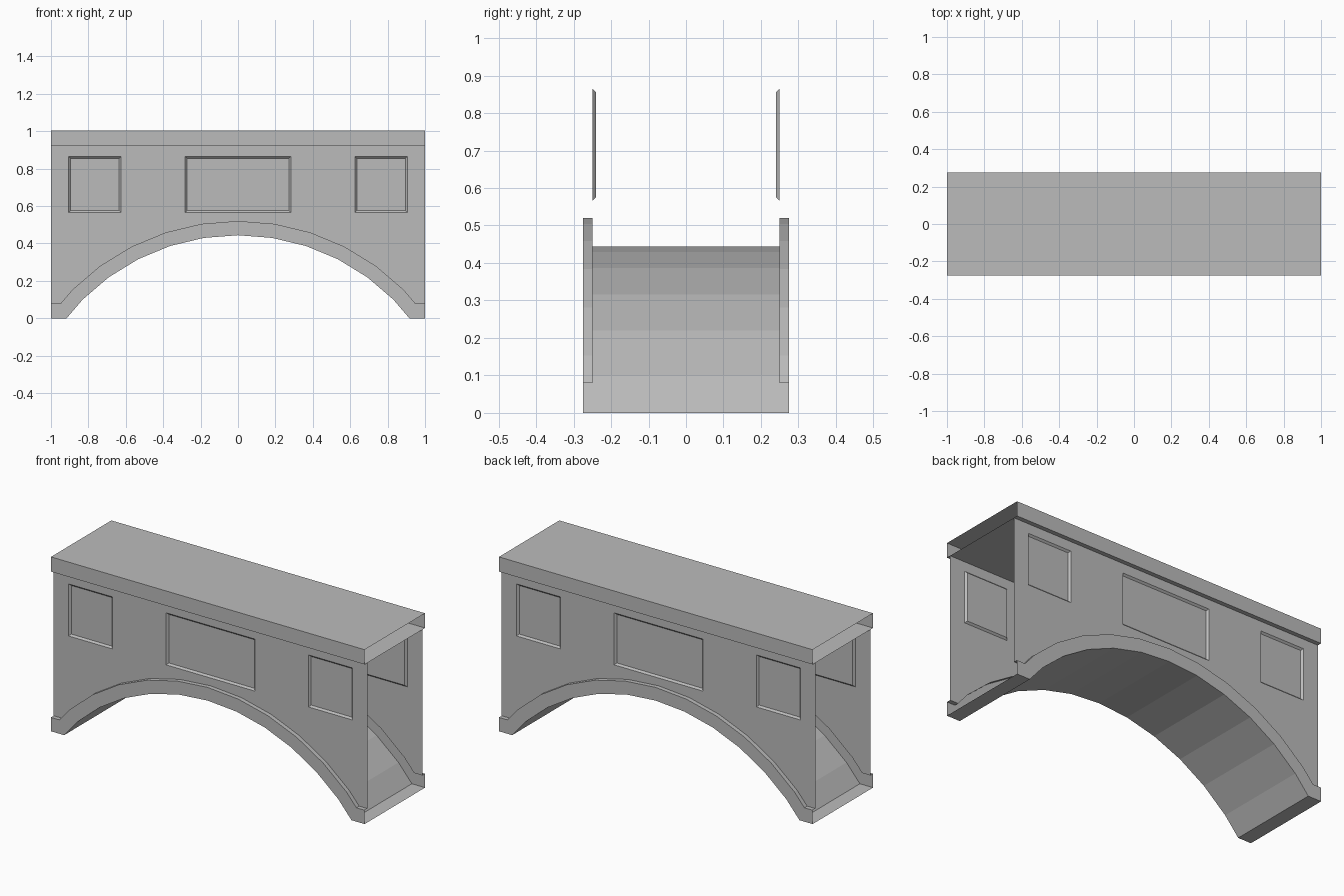
import bpy, bmesh, math
from mathutils import Vector

cube = bpy.data.objects.get("Cube")
if cube:
    bpy.data.objects.remove(cube, do_unlink=True)

WALL_Y, TRIM_Y = 0.25, 0.275
DECK_LOW, DECK_TOP = 0.92, 1.005
CENTRE_Z = -0.731
RECESS = 0.01

stone = bpy.data.materials.new("grey_stone")
stone.use_nodes = True
stone.diffuse_color = (0.5, 0.5, 0.5, 1)
stone.node_tree.nodes["Principled BSDF"].inputs["Base Color"].default_value = (0.5, 0.5, 0.5, 1)


def finish(name, bm, facing=None):
    """Turn the faces towards one direction and make the object."""
    bm.normal_update()
    if facing:
        for f in bm.faces:
            if f.normal.dot(Vector(facing)) < 0:
                f.normal_flip()
    mesh = bpy.data.meshes.new(name)
    bm.to_mesh(mesh)
    bm.free()
    mesh.materials.append(stone)
    obj = bpy.data.objects.new(name, mesh)
    bpy.context.collection.objects.link(obj)


def loft(row_a, row_b):
    """Bridge two rows of points with quads."""
    bm = bmesh.new()
    a = [bm.verts.new(p) for p in row_a]
    b = [bm.verts.new(p) for p in row_b]
    for i in range(len(a) - 1):
        bm.faces.new((a[i], a[i + 1], b[i + 1], b[i]))
    return bm


def at_y(profile, y):
    return [(x, y, z) for x, z in profile]


def arch(radius, foot_z):
    """Arc in nine degree steps, cut off level at the foot and run out to the ends."""
    def point(deg):
        t = math.radians(deg)
        return radius * math.sin(t), CENTRE_Z + radius * math.cos(t)
    (xa, za), (xb, zb) = point(45), point(54)
    foot_x = xa + (xb - xa) * (za - foot_z) / (za - zb)
    arc = [point(d) for d in range(-45, 46, 9)]
    return [(-1, foot_z), (-foot_x, foot_z)] + arc + [(foot_x, foot_z), (1, foot_z)]


inner = arch(1.175, 0)
outer = arch(1.251, 0.08)

# Arch underside with flat feet
finish("arch_soffit", loft(at_y(inner, -TRIM_Y), at_y(inner, TRIM_Y)), (0, 0, -1))

# Hollow deck, open at both ends
bm = bmesh.new()
bmesh.ops.create_cube(bm, size=1)
for v in bm.verts:
    v.co = (v.co.x * 2, v.co.y * 2 * TRIM_Y, DECK_TOP if v.co.z > 0 else DECK_LOW)
bm.normal_update()
bmesh.ops.delete(bm, geom=[f for f in bm.faces if abs(f.normal.x) > 0.5], context='FACES')
finish("deck", bm)

PANELS = [(-0.905, -0.625), (-0.283, 0.283), (0.625, 0.905)]
PANEL_Z = (0.565, 0.865)


def build_wall(name, side):
    """Wall sheet over the arch with three recessed panels."""
    top = [(x, DECK_LOW) for x, z in outer]
    bm = loft(at_y(outer, side * WALL_Y), at_y(top, side * WALL_Y))
    cuts = [((x, 0, 0), (1, 0, 0)) for pair in PANELS for x in pair]
    cuts += [((0, 0, z), (0, 0, 1)) for z in PANEL_Z]
    for co, no in cuts:
        bmesh.ops.bisect_plane(bm, geom=bm.verts[:] + bm.edges[:] + bm.faces[:],
                               dist=1e-5, plane_co=co, plane_no=no)
    for x0, x1 in PANELS:
        inside = []
        for f in bm.faces:
            c = f.calc_center_median()
            if x0 < c.x < x1 and PANEL_Z[0] < c.z < PANEL_Z[1]:
                inside.append(f)
        if len(inside) > 1:
            inside = bmesh.ops.dissolve_faces(bm, faces=inside)["region"]
        bm.normal_update()
        bmesh.ops.inset_individual(bm, faces=inside, thickness=RECESS, use_even_offset=True)
        for f in inside:
            for v in f.verts:
                v.co.y = side * (WALL_Y - RECESS)
    finish(name, bm, (0, side, 0))


# Walls and raised arch trim on both sides
for side, label in ((-1, "front"), (1, "back")):
    build_wall(label + "_wall", side)
    finish(label + "_arch_trim",
           loft(at_y(inner, side * TRIM_Y), at_y(outer, side * TRIM_Y)), (0, side, 0))
    finish(label + "_trim_ledge",
           loft(at_y(outer, side * WALL_Y), at_y(outer, side * TRIM_Y)), (0, 0, 1))
